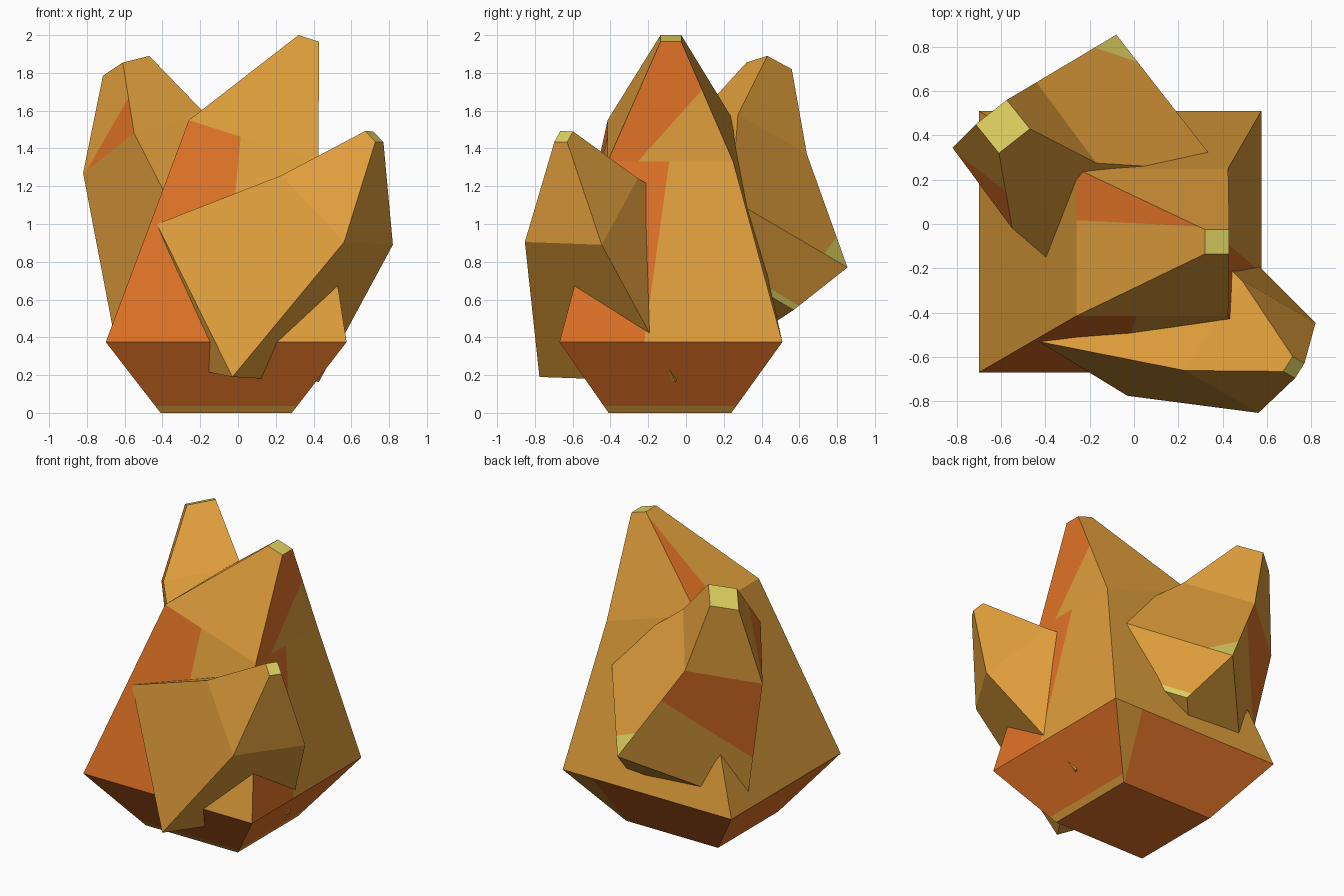
import bpy, bmesh
from mathutils import Vector, Matrix

if "Cube" in bpy.data.objects:
    bpy.data.objects.remove(bpy.data.objects["Cube"])


def material(name, rgb):
    m = bpy.data.materials.new(name)
    m.diffuse_color = (*rgb, 1)
    m.use_nodes = True
    m.node_tree.nodes["Principled BSDF"].inputs["Base Color"].default_value = m.diffuse_color
    return m


MATS = [material("amber", (0.75, 0.345, 0.045)),
        material("orange", (0.75, 0.17, 0.02)),
        material("pale_yellow", (0.73, 0.63, 0.12))]
AMBER, ORANGE, YELLOW = range(3)


def rect(x0, x1, y0, y1, za, zb):
    """Ring of four corners, tilted along x from za to zb."""
    return [Vector(p) for p in ((x0, y0, za), (x1, y0, zb), (x1, y1, zb), (x0, y1, za))]


def para(a, b, c):
    """Parallelogram ring from three consecutive corners."""
    a, b, c = Vector(a), Vector(b), Vector(c)
    return [a, b, c, a + c - b]


def crystal(name, rings, foot=AMBER, patches=()):
    """Loft rings into a gem; patches colour the area right of a line p-q on a face."""
    bm = bmesh.new()
    vs = [[bm.verts.new(p) for p in r] for r in rings]
    faces = {}
    for k in range(len(rings) - 1):
        for i in range(4):
            j = (i + 1) % 4
            f = bm.faces.new((vs[k][i], vs[k][j], vs[k + 1][j], vs[k + 1][i]))
            f.material_index = foot if k == 0 else AMBER
            faces[k, i] = f
    bm.faces.new(vs[0][::-1]).material_index = foot
    bm.faces.new(vs[-1]).material_index = YELLOW
    bm.normal_update()
    for k, i, p, q, mat in patches:
        j = (i + 1) % 4

        def at(uv):
            low = rings[k][i].lerp(rings[k][j], uv[0])
            return low.lerp(rings[k + 1][i].lerp(rings[k + 1][j], uv[0]), uv[1])
        f = faces[k, i]
        a, b = at(p), at(q)
        n = (b - a).cross(f.normal).normalized()
        res = bmesh.ops.bisect_plane(bm, geom=[f] + list(f.edges) + list(f.verts),
                                     dist=1e-5, plane_co=a, plane_no=n)
        for g in res["geom"]:
            if isinstance(g, bmesh.types.BMFace) and (g.calc_center_median() - a).dot(n) > 0:
                g.material_index = mat
    me = bpy.data.meshes.new(name)
    bm.to_mesh(me)
    bm.free()
    for m in MATS:
        me.materials.append(m)
    ob = bpy.data.objects.new(name, me)
    bpy.context.collection.objects.link(ob)
    return ob


# Large central crystal
main = [rect(-0.41, 0.285, -0.41, 0.24, 0, 0),
        rect(-0.70, 0.575, -0.67, 0.51, 0.375, 0.375),
        rect(-0.26, 0.425, -0.415, 0.25, 1.55, 1.33),
        rect(0.32, 0.43, -0.135, -0.025, 2.0, 1.965)]
crystal("main_crystal", main, ORANGE, [
    (1, 0, (0.40, 1), (0.48, 0), ORANGE),
    (1, 1, (0.49, 1), (0.38, 0), ORANGE),
    (2, 1, (1, 0.6), (0.24, 0), ORANGE),
    (2, 3, (0, 0.95), (0.35, 0), ORANGE),
    (0, 0, (0, 0.1), (1, 0.1), AMBER),
    (0, 1, (0, 0.1), (1, 0.1), AMBER),
    (0, 2, (0.17, 1), (0.01, 0), AMBER)])

# Front right crystal: smaller copy, turned and leaning outwards
turn = Matrix(((-0.314, -0.388, 0.535, -0.252),
               (0.192, -0.612, -0.273, -0.227),
               (0.635, 0.022, 0.375, 0.483),
               (0, 0, 0, 1)))
crystal("front_crystal", [[turn @ p for p in r] for r in main])

# Back left crystal with a broader tip
back = [para((0.0, -0.09, 0.535), (0.31, 0.23, 0.745), (0.05, 0.57, 0.545)),
        para((-0.17, -0.345, 0.74), (0.40, 0.24, 1.13), (-0.08, 0.855, 0.77)),
        para((-0.55, -0.02, 1.48), (-0.17, 0.275, 1.58), (-0.44, 0.64, 1.37)),
        para((-0.61, 0.32, 1.855), (-0.47, 0.43, 1.89), (-0.575, 0.56, 1.82))]
crystal("back_crystal", back, AMBER, [
    (2, 3, (0.07, 0), (1, 0.5), ORANGE),
    (1, 2, (1, 0.38), (0, 0.65), ORANGE),
    (1, 1, (0.8, 0), (1, 0.27), YELLOW),
    (0, 1, (0, 0.1), (1, 0.1), YELLOW)])
